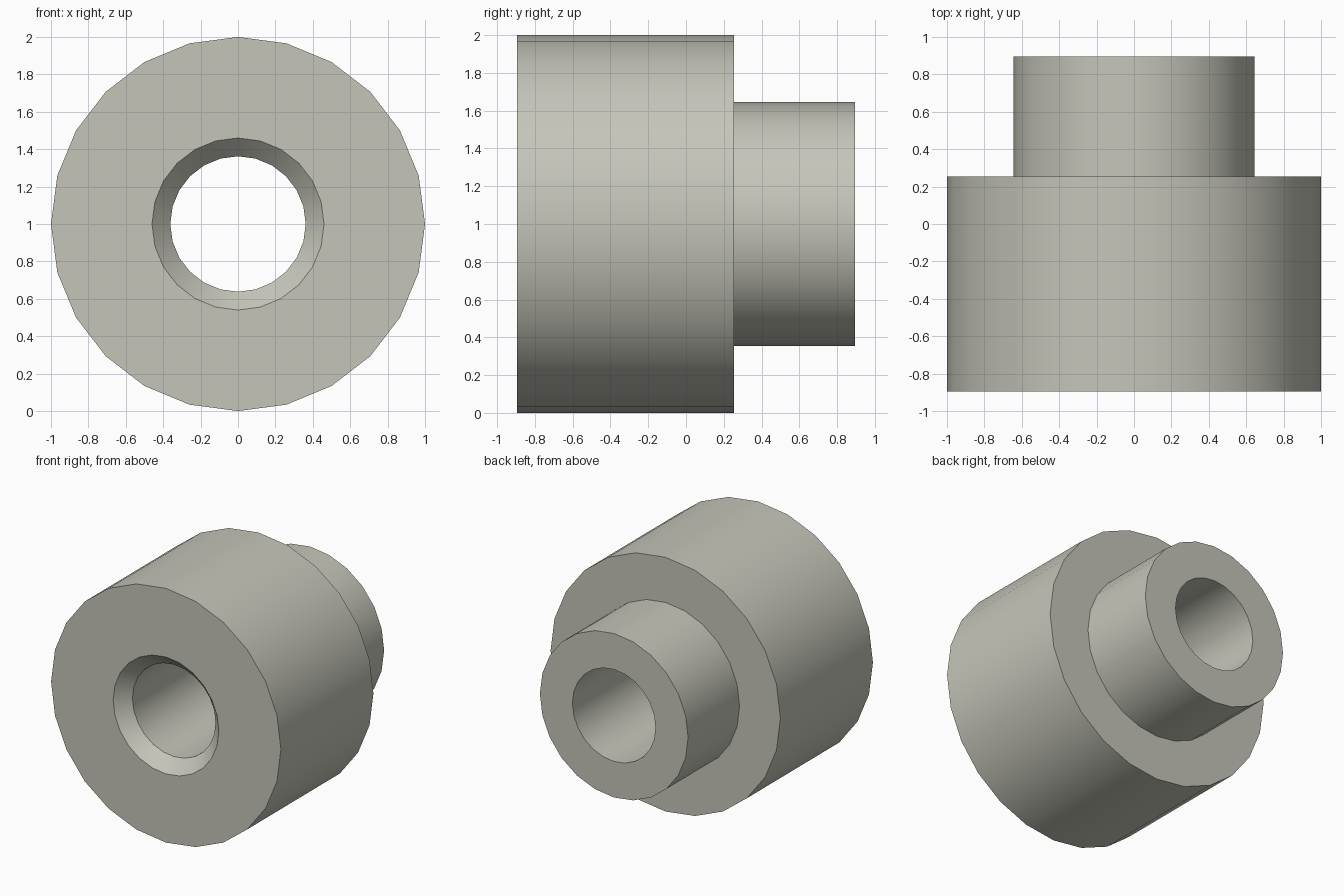
import bpy
import bmesh
from math import sin, cos, tau

cube = bpy.data.objects.get("Cube")
if cube:
    bpy.data.objects.remove(cube, do_unlink=True)

SIDES = 24
HALF = 0.895          # half the length along y
STEP = 0.255          # shoulder between the wide body and the hub
BODY, HUB, BORE, MOUTH = 1.0, 0.645, 0.362, 0.46
CHAMFER = 0.1

# Single flat colour
metal = bpy.data.materials.new("warm grey metal")
metal.use_nodes = True
colour = (0.56, 0.56, 0.49, 1)
metal.diffuse_color = colour
metal.node_tree.nodes["Principled BSDF"].inputs["Base Color"].default_value = colour

# Closed cross-section (radius, y), turned around the y axis
profile = [
    (MOUTH, -HALF), (BODY, -HALF), (BODY, STEP), (HUB, STEP),
    (HUB, HALF), (BORE, HALF), (BORE, CHAMFER - HALF),
]

bm = bmesh.new()
rings = []
for r, y in profile:
    angles = [tau * i / SIDES for i in range(SIDES)]
    rings.append([bm.verts.new((r * sin(a), y, 1 + r * cos(a))) for a in angles])

# Skin neighbouring rings, last one back to the first
for k, ring in enumerate(rings):
    other = rings[(k + 1) % len(rings)]
    for i in range(SIDES):
        j = (i + 1) % SIDES
        bm.faces.new((ring[i], ring[j], other[j], other[i]))
bmesh.ops.recalc_face_normals(bm, faces=bm.faces)

mesh = bpy.data.meshes.new("stepped_bushing")
bm.to_mesh(mesh)
bm.free()
mesh.materials.append(metal)
bushing = bpy.data.objects.new("stepped_bushing", mesh)
bpy.context.collection.objects.link(bushing)

# Smooth round walls, crisp rims
bpy.ops.object.select_all(action="DESELECT")
bushing.select_set(True)
bpy.context.view_layer.objects.active = bushing
bpy.ops.object.shade_smooth_by_angle(angle=tau / 12)
